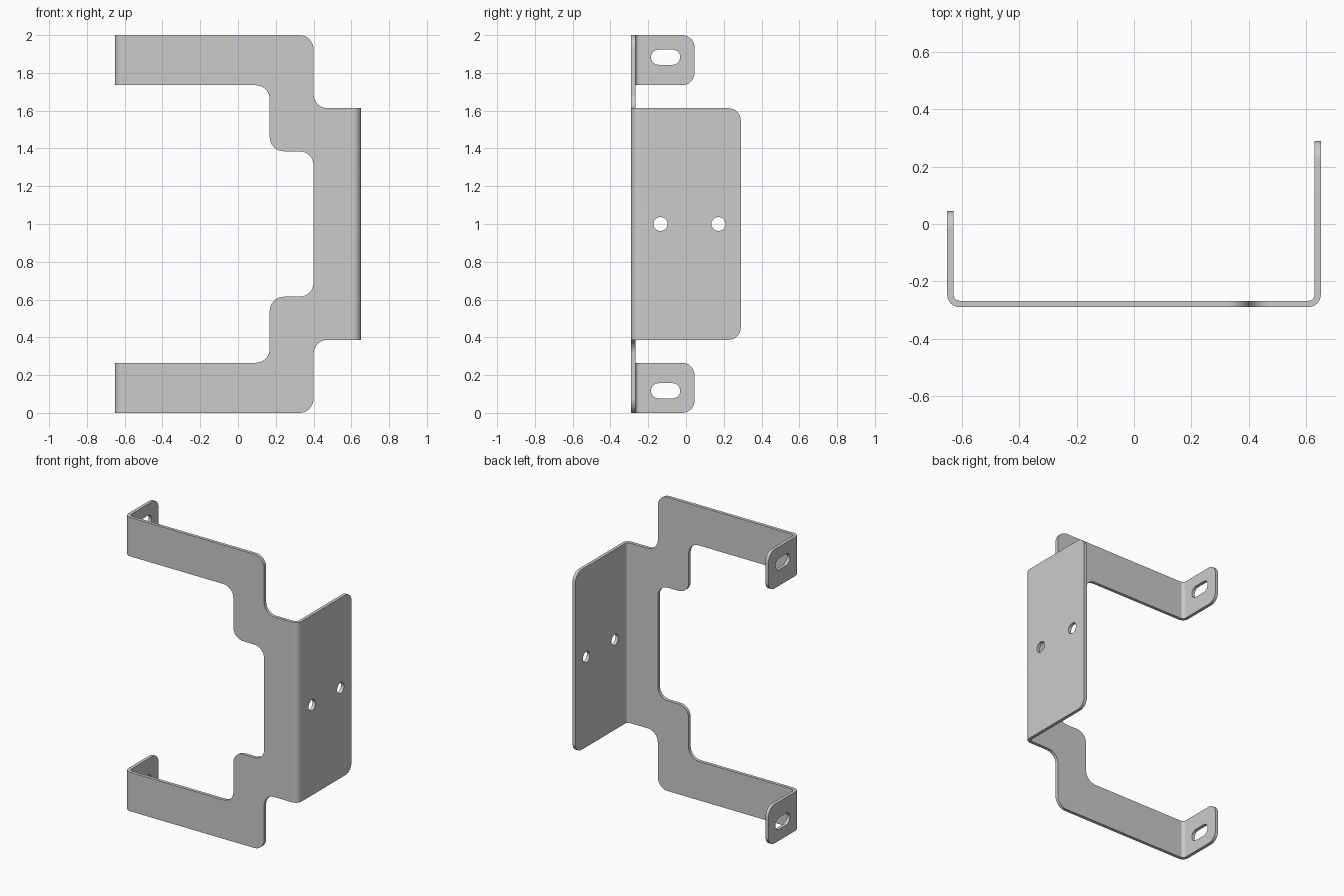
import bpy, bmesh
from math import pi, sin, cos, radians
from mathutils import Vector

if "Cube" in bpy.data.objects:
    bpy.data.objects.remove(bpy.data.objects["Cube"])

HALF_X, HALF_Y, T, R = 0.652, 0.29, 0.022, 0.043   # half sizes, sheet thickness, outer bend radius
XB = HALF_X - R                                    # bend line
L = R * pi / 2                                     # unfolded bend length


def flat(y):
    """Distance along the unfolded sheet of a flange point at depth y."""
    return XB + L + y + HALF_Y - R


def rounded(points, steps=8):
    """Closed outline with filleted corners from (x, z, radius)."""
    out = []
    for i, (x, z, r) in enumerate(points):
        p = Vector((x, z))
        a = (Vector(points[i - 1][:2]) - p).normalized()
        b = (Vector(points[(i + 1) % len(points)][:2]) - p).normalized()
        c = p + (a + b) * r                        # all corners are square
        for k in range(steps + 1):
            t = k / steps * pi / 2
            out.append(c - b * r * cos(t) - a * r * sin(t))
    return out


def slot(u, z, length, height, steps=14):
    """Round-ended hole; a circle when length equals height."""
    r, h, out = height / 2, (length - height) / 2, []
    for s, start in ((1, -pi / 2), (-1, pi / 2)):
        for k in range(steps + (h > 0)):
            t = start + k * pi / steps
            out.append(Vector((u + s * h + r * cos(t), z + r * sin(t))))
    return out


# Unfolded sheet outline: upper half, then mirrored about z = 1
tab, plate = -flat(0.045), flat(0.29)
upper = [(0.4, 1.385, 0.075), (0.168, 1.385, 0.075), (0.168, 1.735, 0.075),
         (tab, 1.735, 0.065), (tab, 2.0, 0.065), (0.4, 2.0, 0.075),
         (0.4, 1.613, 0.075), (plate, 1.613, 0.065)]
lower = [(x, 2 - z, r) for x, z, r in reversed(upper)]
loops = [rounded(upper + lower)]

# Screw holes in the side plate and slots in the two tabs
loops += [slot(flat(y), 1.0, 0.074, 0.074) for y in (-0.135, 0.172)]
loops += [slot(-flat(-0.108), z, 0.155, 0.08) for z in (0.117, 1.883)]

curve = bpy.data.curves.new("flat_sheet", 'CURVE')
curve.dimensions = '2D'
curve.fill_mode = 'BOTH'
curve.extrude = T / 2
for pts in loops:
    sp = curve.splines.new('POLY')
    sp.points.add(len(pts) - 1)
    for q, p in zip(sp.points, pts):
        q.co = (p.x, p.y, 0, 1)
    sp.use_cyclic_u = True
temp = bpy.data.objects.new("flat_sheet", curve)
bpy.context.collection.objects.link(temp)
bpy.context.view_layer.update()
mesh = bpy.data.meshes.new_from_object(temp.evaluated_get(bpy.context.evaluated_depsgraph_get()))
bpy.data.objects.remove(temp)

# Cut the sheet across the bends, then fold both flanges back
bm = bmesh.new()
bm.from_mesh(mesh)
bmesh.ops.remove_doubles(bm, verts=bm.verts, dist=1e-5)
STEPS = 8
for s in (-1, 1):
    for k in range(STEPS + 1):
        bmesh.ops.bisect_plane(bm, geom=bm.verts[:] + bm.edges[:] + bm.faces[:], dist=1e-6,
                               plane_co=(s * (XB + L * k / STEPS), 0, 0), plane_no=(1, 0, 0))
for v in bm.verts:
    u, z, w = v.co
    a, s, d = abs(u), (1 if u > 0 else -1), T / 2 - w
    if a <= XB:
        x, y = a, d
    elif a < XB + L:
        t = (a - XB) / R
        x, y = XB + (R - d) * sin(t), R - (R - d) * cos(t)
    else:
        x, y = HALF_X - d, R + a - XB - L
    v.co = (s * x, y - HALF_Y, z)
bmesh.ops.recalc_face_normals(bm, faces=bm.faces)
bm.to_mesh(mesh)
bm.free()

bracket = bpy.data.objects.new("folded_bracket", mesh)
mesh.name = "folded_bracket"
mesh.materials.clear()
bpy.context.collection.objects.link(bracket)
bpy.context.view_layer.objects.active = bracket
bracket.select_set(True)
bpy.ops.object.shade_smooth_by_angle(angle=radians(30))
weighted = bracket.modifiers.new("clean_shading", 'WEIGHTED_NORMAL')
weighted.keep_sharp = True
